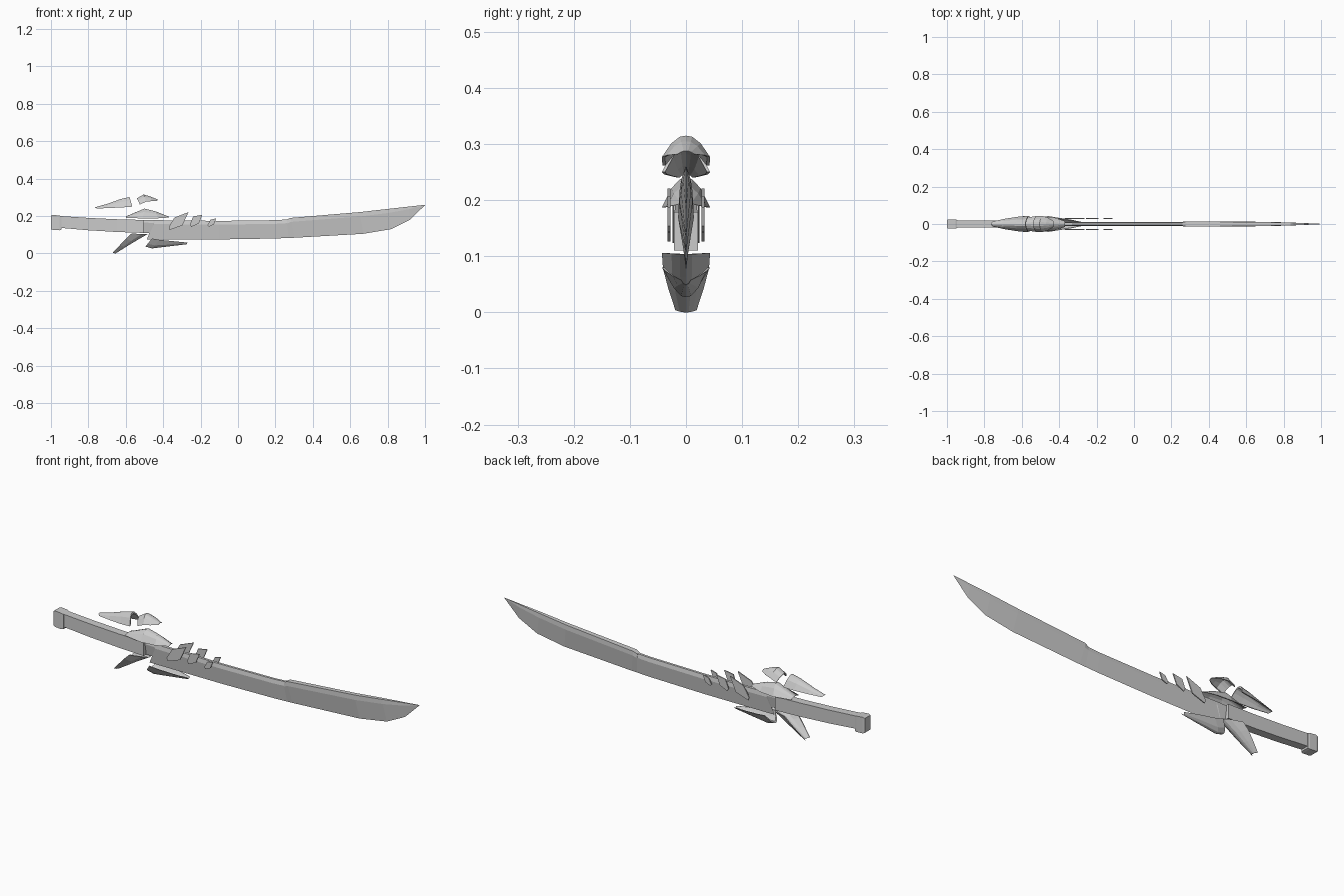
import bpy, bmesh


def loft(name, rings):
    """Closed solid through a row of equal-sized point rings."""
    bm = bmesh.new()
    rows = [[bm.verts.new(p) for p in ring] for ring in rings]
    n = len(rows[0])
    for a, b in zip(rows, rows[1:]):
        for i in range(n):
            j = (i + 1) % n
            bm.faces.new((a[i], a[j], b[j], b[i]))
    bm.faces.new(rows[0])
    bm.faces.new(rows[-1])
    bmesh.ops.remove_doubles(bm, verts=bm.verts, dist=1e-5)
    bmesh.ops.recalc_face_normals(bm, faces=bm.faces)
    me = bpy.data.meshes.new(name)
    bm.to_mesh(me)
    bm.free()
    ob = bpy.data.objects.new(name, me)
    bpy.context.collection.objects.link(ob)
    return ob


def box_ring(x, z0, z1, w):
    return [(x, -w, z0), (x, w, z0), (x, w, z1), (x, -w, z1)]


def blade_ring(xb, zb, xt, zt, w, top):
    """Sharp lower edge, thick shoulder and narrower spine."""
    s = 0.8
    xs, zs = xb + (xt - xb) * s, zb + (zt - zb) * s
    return [(xb, 0, zb), (xs, w, zs), (xt, top, zt), (xt, -top, zt), (xs, -w, zs)]


def shell_ring(xp, zp, xs, zs, w):
    """Arched strip: crest (xp, zp) on the centre line, rims (xs, zs) at +-w."""
    def pts(wk, k):
        return [(xs + (xp - xs) * f * k, y * wk, zs + (zp - zs) * f * k)
                for y, f in ((-1, 0), (-.6, .65), (-.25, .95), (0, 1), (.25, .95), (.6, .65), (1, 0))]
    return pts(w, 1) + pts(w * .87, .82)[::-1]


# Blade: slim lower length, then the broader cutting end
loft("blade_lower", [blade_ring(*s) for s in (
    (-.505, .11, -.505, .178, .010, .007),
    (-.45, .108, -.455, .178, .010, .007),
    (-.487, .075, -.44, .178, .010, .007),
    (-.10, .075, -.10, .174, .010, .006),
    (.20, .080, .20, .178, .010, .006),
    (.27, .083, .265, .182, .010, .006))])
loft("blade_end", [blade_ring(*s) for s in (
    (.27, .083, .26, .180, .012, .009),
    (.30, .084, .28, .190, .014, .013),
    (.67, .105, .65, .221, .012, .011),
    (.82, .130, .80, .238, .009, .008),
    (.92, .180, .91, .250, .005, .004),
    (1.0, .259, 1.0, .260, .001, .001))])

# Curved grip and pommel
loft("grip", [box_ring(*s) for s in (
    (-.95, .137, .200, .020), (-.80, .124, .190, .020),
    (-.65, .115, .183, .020), (-.505, .110, .179, .021))])
loft("pommel", [box_ring(*s) for s in (
    (-1.0, .130, .202, .022), (-.99, .126, .206, .024),
    (-.955, .124, .203, .024), (-.945, .127, .199, .022))])

# Floating guard shells: crest x, z then rim x, z and half width
shells = {
    "upper_rear_shell": ((-.765, .247, -.755, .240, .014), (-.70, .265, -.69, .243, .028),
                         (-.63, .290, -.62, .246, .039), (-.58, .302, -.565, .250, .043)),
    "upper_front_shell": ((-.54, .295, -.525, .262, .042), (-.505, .315, -.49, .277, .043),
                          (-.47, .305, -.46, .280, .034), (-.428, .288, -.43, .282, .015)),
    "collar_shell": ((-.60, .198, -.60, .191, .032), (-.50, .240, -.51, .187, .043),
                     (-.44, .225, -.43, .188, .036), (-.37, .197, -.37, .192, .016)),
    "lower_rear_shell": ((-.482, .104, -.57, .106, .043), (-.555, .062, -.60, .078, .041),
                         (-.60, .034, -.632, .044, .032), (-.655, 0, -.67, .004, .019)),
    "lower_front_shell": ((-.495, .037, -.46, .080, .043), (-.46, .027, -.42, .073, .036),
                          (-.36, .039, -.34, .065, .024), (-.275, .049, -.27, .058, .009)),
}
for name, stations in shells.items():
    loft(name, [shell_ring(*s) for s in stations])

# Three pairs of thin spikes beside the blade
spikes = (
    ((-.37, .142), (-.34, .192), (-.265, .221), (-.297, .150), (-.365, .126)),
    ((-.257, .155), (-.240, .198), (-.190, .207), (-.210, .160), (-.250, .142)),
    ((-.163, .152), (-.147, .180), (-.116, .188), (-.130, .154), (-.157, .143)))
for i, prof in enumerate(spikes):
    for side, s in (("left", 1), ("right", -1)):
        loft(f"spike_{i + 1}_{side}", [[(x, s * y, z) for x, z in prof] for y in (.028, .033)])
